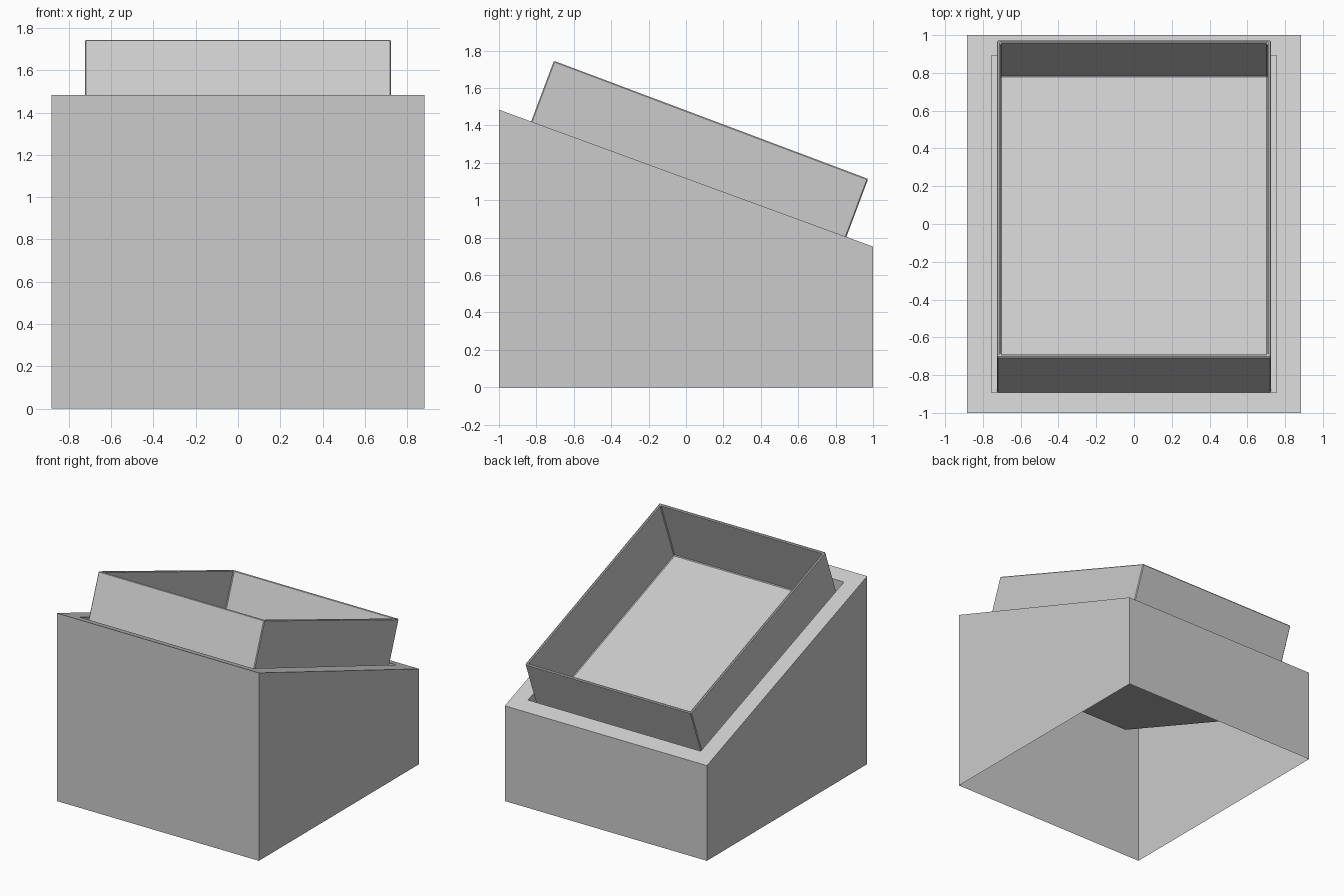
import bpy, bmesh, math
from mathutils import Matrix

cube = bpy.data.objects.get("Cube")
if cube:
    bpy.data.objects.remove(cube, do_unlink=True)

grey = bpy.data.materials.new("light_grey")
grey.use_nodes = True
colour = (0.6, 0.6, 0.6, 1)
grey.diffuse_color = colour
grey.node_tree.nodes["Principled BSDF"].inputs["Base Color"].default_value = colour

HALF_W, FRONT_Z, BACK_Z = 0.883, 1.484, 0.752


def add_object(name, bm):
    mesh = bpy.data.meshes.new(name)
    bm.to_mesh(mesh)
    bm.free()
    mesh.materials.append(grey)
    obj = bpy.data.objects.new(name, mesh)
    bpy.context.collection.objects.link(obj)
    return obj


def slope_z(y):
    return (FRONT_Z + BACK_Z) / 2 + (BACK_Z - FRONT_Z) / 2 * y


def box(size_x, size_y, z0, z1):
    bm = bmesh.new()
    bmesh.ops.create_cube(bm, size=1)
    for v in bm.verts:
        v.co = (v.co.x * size_x, v.co.y * size_y, z1 if v.co.z > 0 else z0)
    return bm


def face_towards(bm, sign):
    return max(bm.faces, key=lambda f: sign * f.normal.z)


# Sloped stand: thin open-bottomed shell with a shallow well in its top
bm = box(2 * HALF_W, 2, 0, 1)
for v in bm.verts:
    if v.co.z > 0.5:
        v.co.z = slope_z(v.co.y)
bm.normal_update()
top = face_towards(bm, 1)
bmesh.ops.delete(bm, geom=[face_towards(bm, -1)], context="FACES_ONLY")
bmesh.ops.inset_individual(bm, faces=[top], thickness=0.1)
for v in top.verts:
    v.co.x = math.copysign(0.755, v.co.x)
    v.co.y = math.copysign(0.893, v.co.y)
    v.co.z = slope_z(v.co.y)
well = bmesh.ops.extrude_discrete_faces(bm, faces=[top])["faces"][0]
for v in well.verts:
    v.co.z -= 0.19
add_object("sloped_stand", bm)

# Open tray, tilted and sunk through the well
WALL, RIM_DEPTH, HEIGHT = 0.026, 0.495, 0.73
bm = box(1.45, 1.795, -HEIGHT, 0)
bm.normal_update()
rim = face_towards(bm, 1)
bmesh.ops.inset_individual(bm, faces=[rim], thickness=WALL)
floor = bmesh.ops.extrude_discrete_faces(bm, faces=[rim])["faces"][0]
for v in floor.verts:
    v.co.z -= RIM_DEPTH
tray = add_object("tray", bm)
tray.matrix_world = (Matrix.Translation((0, 0.134, 1.43))
                     @ Matrix.Rotation(math.radians(-20.6), 4, "X"))
bevel = tray.modifiers.new("edge_chamfer", "BEVEL")
bevel.width = 0.006
bevel.segments = 1
